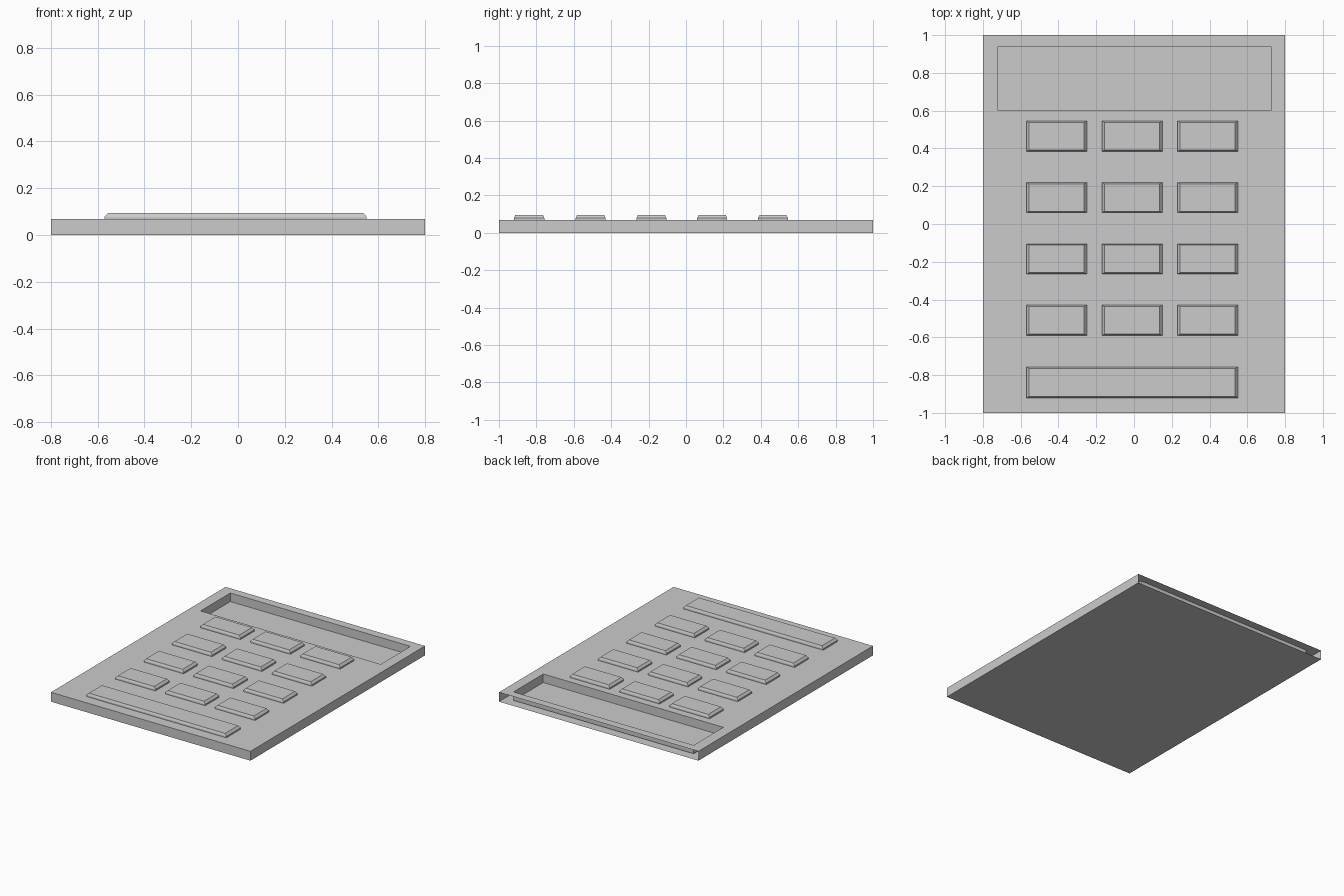
import bpy, bmesh

if "Cube" in bpy.data.objects:
    bpy.data.objects.remove(bpy.data.objects["Cube"])

TOP = 0.068      # height of the case top
FLOOR = 0.006    # floor of the display recess


def make_object(name, bm):
    bmesh.ops.remove_doubles(bm, verts=bm.verts, dist=1e-5)
    mesh = bpy.data.meshes.new(name)
    bm.to_mesh(mesh)
    bm.free()
    obj = bpy.data.objects.new(name, mesh)
    bpy.context.collection.objects.link(obj)
    return obj


def ring(bm, x0, x1, y0, y1, z):
    return [bm.verts.new(p) for p in
            ((x0, y0, z), (x1, y0, z), (x1, y1, z), (x0, y1, z))]


def bridge(bm, a, b, skip=()):
    # quads joining two four-point rings
    for i in range(4):
        if i not in skip:
            j = (i + 1) % 4
            bm.faces.new((a[i], a[j], b[j], b[i]))


# Hollow case: open at the back edge, with a sunken display pocket in the top
bm = bmesh.new()
base = ring(bm, -0.8, 0.8, -1, 1, 0)
rim = ring(bm, -0.8, 0.8, -1, 1, TOP)
pocket_rim = ring(bm, -0.72, 0.725, 0.6, 0.94, TOP)
pocket_floor = ring(bm, -0.72, 0.725, 0.6, 0.94, FLOOR)
bm.faces.new(base[::-1])
bridge(bm, base, rim, skip=(2,))
bridge(bm, rim, pocket_rim)
bridge(bm, pocket_rim, pocket_floor)
bm.faces.new(pocket_floor)
make_object("case", bm)


# Keys: short upright sides, a chamfer and a flat top
def make_key(name, x0, x1, y0, y1):
    bm = bmesh.new()
    low = ring(bm, x0, x1, y0, y1, TOP)
    mid = ring(bm, x0, x1, y0, y1, 0.078)
    top = ring(bm, x0 + 0.014, x1 - 0.014, y0 + 0.007, y1 - 0.007, 0.094)
    bridge(bm, low, mid)
    bridge(bm, mid, top)
    bm.faces.new(top)
    make_object(name, bm)


for row in range(4):
    y = 0.385 - 0.325 * row
    for col in range(3):
        x = -0.57 + 0.4 * col
        make_key(f"key_{row + 1}_{col + 1}", x, x + 0.32, y, y + 0.16)

# Long bar key along the front
make_key("bar_key", -0.57, 0.55, -0.92, -0.757)
